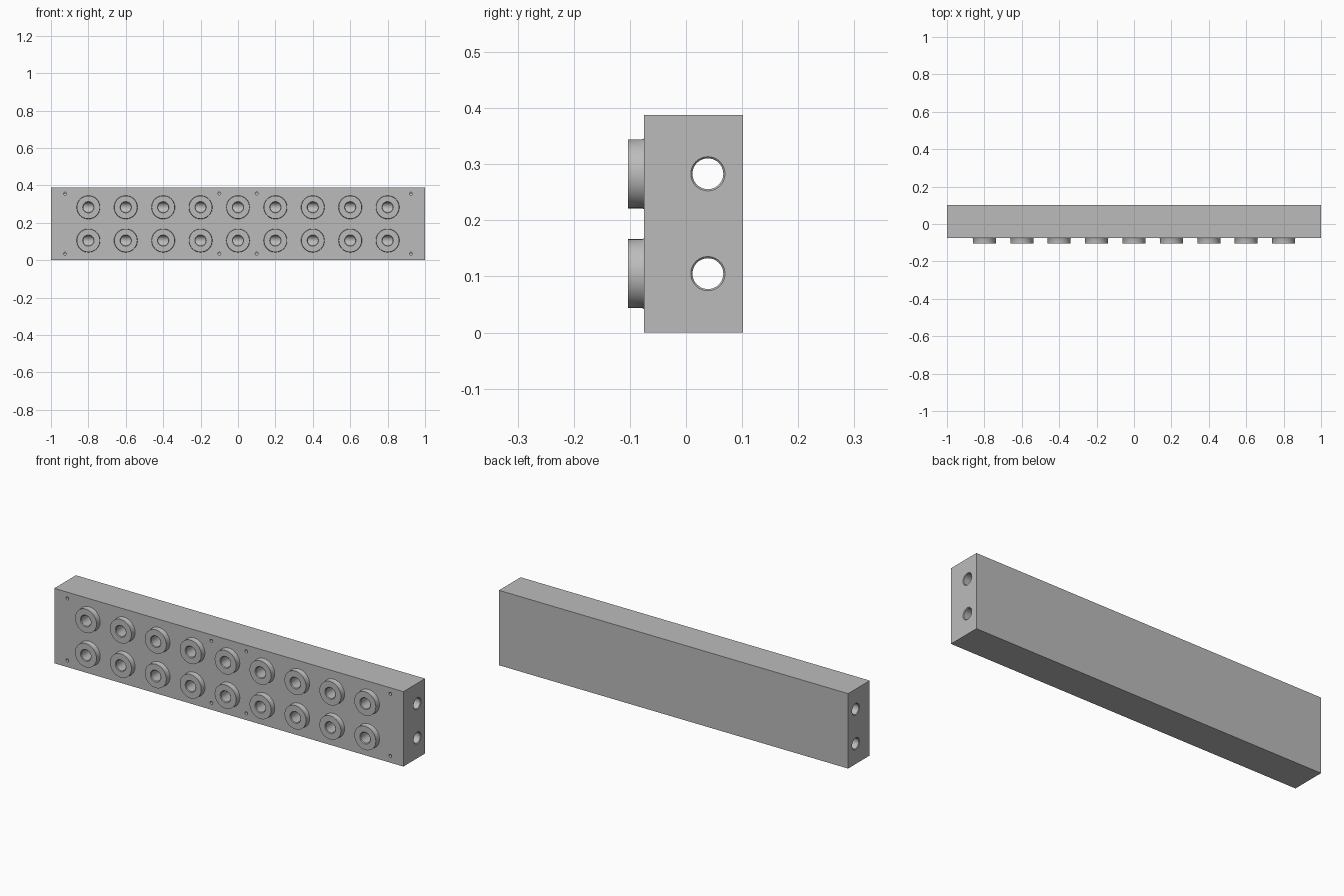
import bpy, bmesh, math
from mathutils import Matrix, Vector

cube = bpy.data.objects.get("Cube")
if cube:
    bpy.data.objects.remove(cube, do_unlink=True)

FRONT, BACK, HEIGHT = -0.075, 0.102, 0.388
FACE = -0.103                      # front of the bosses
ROWS = (0.105, 0.283)
COLUMNS = [-0.8 + 0.2 * i for i in range(9)]
BORE_Y = 0.039

grey = bpy.data.materials.new("metal grey")
grey.use_nodes = True
colour = (0.5, 0.5, 0.5, 1)
grey.diffuse_color = colour
grey.node_tree.nodes["Principled BSDF"].inputs["Base Color"].default_value = colour


def add_object(name, bm):
    bmesh.ops.recalc_face_normals(bm, faces=bm.faces[:])
    mesh = bpy.data.meshes.new(name)
    bm.to_mesh(mesh)
    bm.free()
    mesh.materials.append(grey)
    obj = bpy.data.objects.new(name, mesh)
    bpy.context.collection.objects.link(obj)
    return obj


def turned(name, profile, centres, axis="Y", sides=40):
    """Closed solids turned from (radius, position) pairs, one per centre."""
    bm = bmesh.new()
    turn = Matrix.Rotation(-math.pi / 2, 3, "X") if axis == "Y" else Matrix.Rotation(math.pi / 2, 3, "Y")
    for centre in centres:
        rings = []
        for r, t in profile:
            ring = []
            for i in range(sides):
                a = 2 * math.pi * i / sides
                ring.append(bm.verts.new(Vector(centre) + turn @ Vector((r * math.cos(a), r * math.sin(a), t))))
            rings.append(ring)
        for low, high in zip(rings, rings[1:]):
            for i in range(sides):
                j = (i + 1) % sides
                bm.faces.new((low[i], low[j], high[j], high[i]))
        bm.faces.new(rings[0])
        bm.faces.new(rings[-1])
    return add_object(name, bm)


def combine(body, tool, operation):
    tool.hide_render = True
    mod = body.modifiers.new(tool.name, "BOOLEAN")
    mod.object, mod.operation, mod.solver = tool, operation, "EXACT"
    bpy.context.view_layer.objects.active = body
    bpy.ops.object.modifier_apply(modifier=mod.name)
    bpy.data.objects.remove(tool, do_unlink=True)


# Main block
bm = bmesh.new()
bmesh.ops.create_cube(bm, size=1)
bmesh.ops.scale(bm, vec=(2, BACK - FRONT, HEIGHT), verts=bm.verts)
bmesh.ops.translate(bm, vec=(0, (BACK + FRONT) / 2, HEIGHT / 2), verts=bm.verts)
block = add_object("manifold_block", bm)

# Round bosses with a small flare at the root
ports = [(x, 0, z) for x in COLUMNS for z in ROWS]
combine(block, turned("bosses", [(0.0615, FACE), (0.0615, FRONT - 0.003),
                                 (0.063, FRONT), (0.063, FRONT + 0.01)], ports), "UNION")

# Two lengthwise through bores with chamfered mouths
combine(block, turned("bores", [(0.0325, -1.002), (0.0275, -0.997), (0.0275, 0.997), (0.0325, 1.002)],
                      [(0, BORE_Y, z) for z in ROWS], "X"), "DIFFERENCE")

# Ports through the bosses into the bores
combine(block, turned("ports", [(0.0325, FACE - 0.002), (0.027, FACE + 0.0035), (0.027, BORE_Y)],
                      ports), "DIFFERENCE")

# Small blind mounting holes
screws = [(x, 0, z) for x in (-0.925, -0.1, 0.1, 0.925) for z in (0.035, 0.356)]
combine(block, turned("screw_holes", [(0.008, FRONT - 0.01), (0.008, FRONT + 0.06), (0.001, FRONT + 0.064)],
                      screws, sides=20), "DIFFERENCE")

bpy.ops.object.select_all(action="DESELECT")
block.select_set(True)
bpy.context.view_layer.objects.active = block
bpy.ops.object.shade_smooth_by_angle(angle=math.radians(30))
